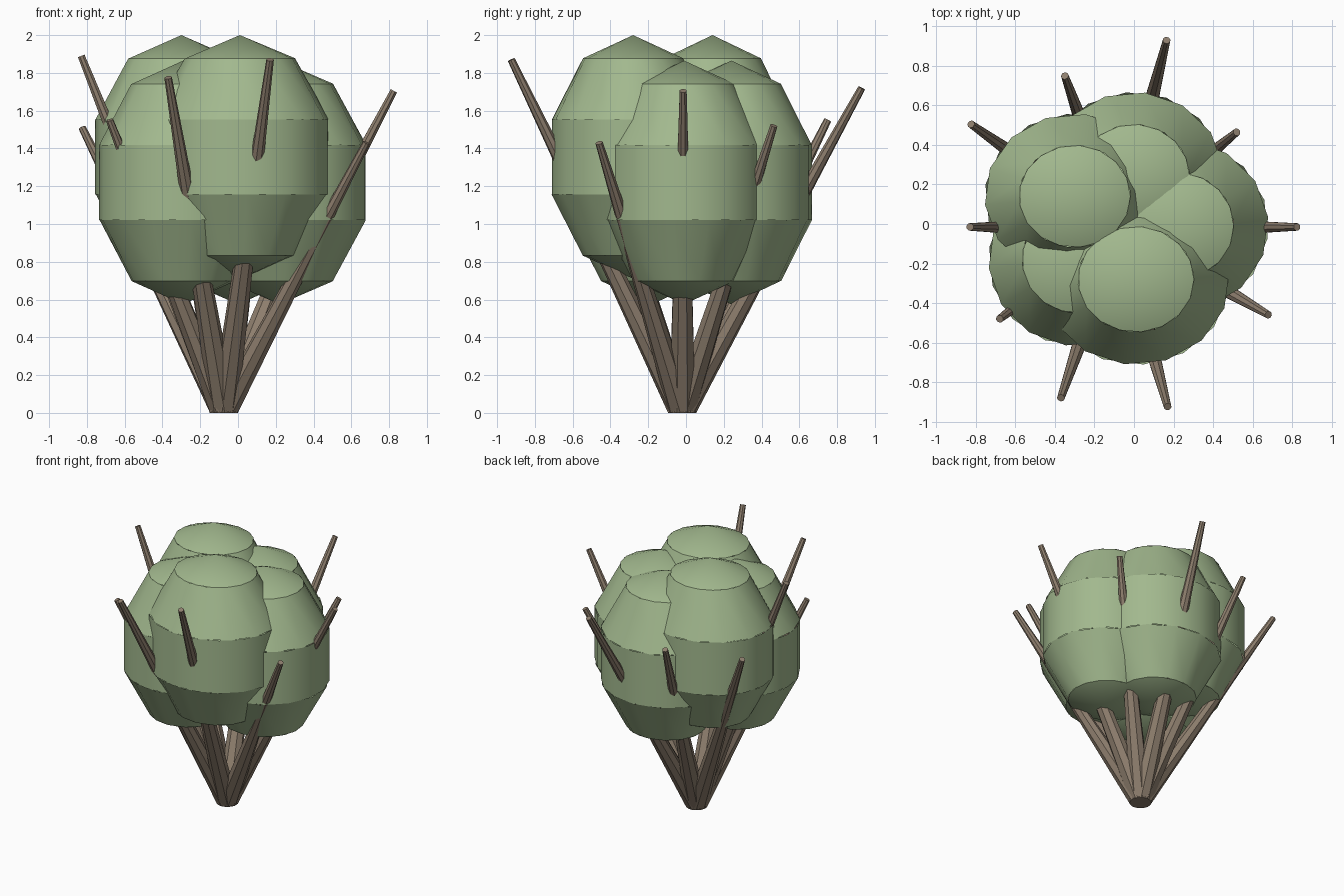
import bpy, bmesh, math
from mathutils import Vector

if "Cube" in bpy.data.objects:
    bpy.data.objects.remove(bpy.data.objects["Cube"])


def material(name, rgb):
    m = bpy.data.materials.new(name)
    m.diffuse_color = (*rgb, 1)
    m.use_nodes = True
    m.node_tree.nodes["Principled BSDF"].inputs["Base Color"].default_value = m.diffuse_color
    return m


GREEN = material("leaf_green", (0.36, 0.48, 0.27))
BROWN = material("bark_brown", (0.27, 0.21, 0.155))


def finish(bm, name, mat):
    bmesh.ops.recalc_face_normals(bm, faces=bm.faces)
    me = bpy.data.meshes.new(name)
    bm.to_mesh(me)
    bm.free()
    ob = bpy.data.objects.new(name, me)
    bpy.context.collection.objects.link(ob)
    me.materials.append(mat)
    bpy.context.view_layer.objects.active = ob
    ob.select_set(True)
    bpy.ops.object.shade_smooth_by_angle(angle=math.radians(40))
    ob.select_set(False)


def loft(bm, a, b):
    for i in range(len(a)):
        j = (i + 1) % len(a)
        bm.faces.new((a[i], a[j], b[j], b[i]))


# Straight tapered stem: flat foot on the ground, tip cut square to its axis
def stem(name, tip, sides=8):
    bm = bmesh.new()
    foot, tip = Vector((-0.075, -0.02, 0)), Vector(tip)
    axis = (tip - foot).normalized()
    flat = Vector((axis.x, axis.y, 0)).normalized()
    side = Vector((0, 0, 1)).cross(flat)
    up = axis.cross(side)
    low, high = [], []
    for i in range(sides):
        t = math.tau * (i + 0.5) / sides
        c, s = math.cos(t), math.sin(t)
        low.append(bm.verts.new(foot + 0.075 * (c * side - s * flat)))
        high.append(bm.verts.new(tip + 0.02 * (c * side + s * up)))
    # match the direction of both rings
    if (high[1].co - high[0].co).dot(low[1].co - low[0].co) < 0:
        high.reverse()
    k = min(range(sides), key=lambda n: sum(
        ((high[(i + n) % sides].co - tip) / 0.02 - (low[i].co - foot) / 0.075).length
        for i in range(sides)))
    high = high[k:] + high[:k]
    loft(bm, low, high)
    bm.faces.new(low)
    bm.faces.new(high)
    finish(bm, name, BROWN)


# Leaf clump: stacked bands of an upright ellipsoid, with slightly mismatched sides
def clump(name, x, y, z, rx, ry, rz=0.645):
    bm = bmesh.new()
    sides = (17, 14, 17, 14, 17)
    for k, n in enumerate(sides):
        rings = []
        for lat in (90 - 36 * k, 54 - 36 * k):
            c, s = math.cos(math.radians(lat)), math.sin(math.radians(lat))
            if abs(lat) == 90:
                rings.append([bm.verts.new((x, y, z + rz * s))])
                continue
            rings.append([bm.verts.new((x + rx * c * math.cos(math.tau * i / n + k),
                                        y + ry * c * math.sin(math.tau * i / n + k),
                                        z + rz * s)) for i in range(n)])
        a, b = rings
        if len(a) == 1 or len(b) == 1:
            tip, ring = (a[0], b) if len(a) == 1 else (b[0], a)
            for i in range(n):
                bm.faces.new((tip, ring[i], ring[(i + 1) % n]))
        else:
            loft(bm, a, b)
    finish(bm, name, GREEN)


tips = [(0.825, -0.015, 1.705), (0.52, 0.465, 1.52), (0.165, 0.93, 1.72),
        (-0.35, 0.75, 1.55), (-0.825, 0.505, 1.51), (-0.83, -0.015, 1.89),
        (-0.68, -0.48, 1.55), (-0.37, -0.88, 1.775), (0.17, -0.925, 1.87),
        (0.68, -0.46, 1.43)]
for i, tip in enumerate(tips):
    stem(f"stem_{i + 1}", tip)

clump("front_leaves", 0.01, -0.28, 1.355, 0.50, 0.455)
clump("back_left_leaves", -0.30, 0.14, 1.355, 0.48, 0.44)
clump("left_leaves", -0.29, -0.18, 1.22, 0.47, 0.46)
clump("right_leaves", 0.22, -0.01, 1.22, 0.485, 0.46)
clump("back_leaves", 0.0, 0.24, 1.22, 0.48, 0.45)
